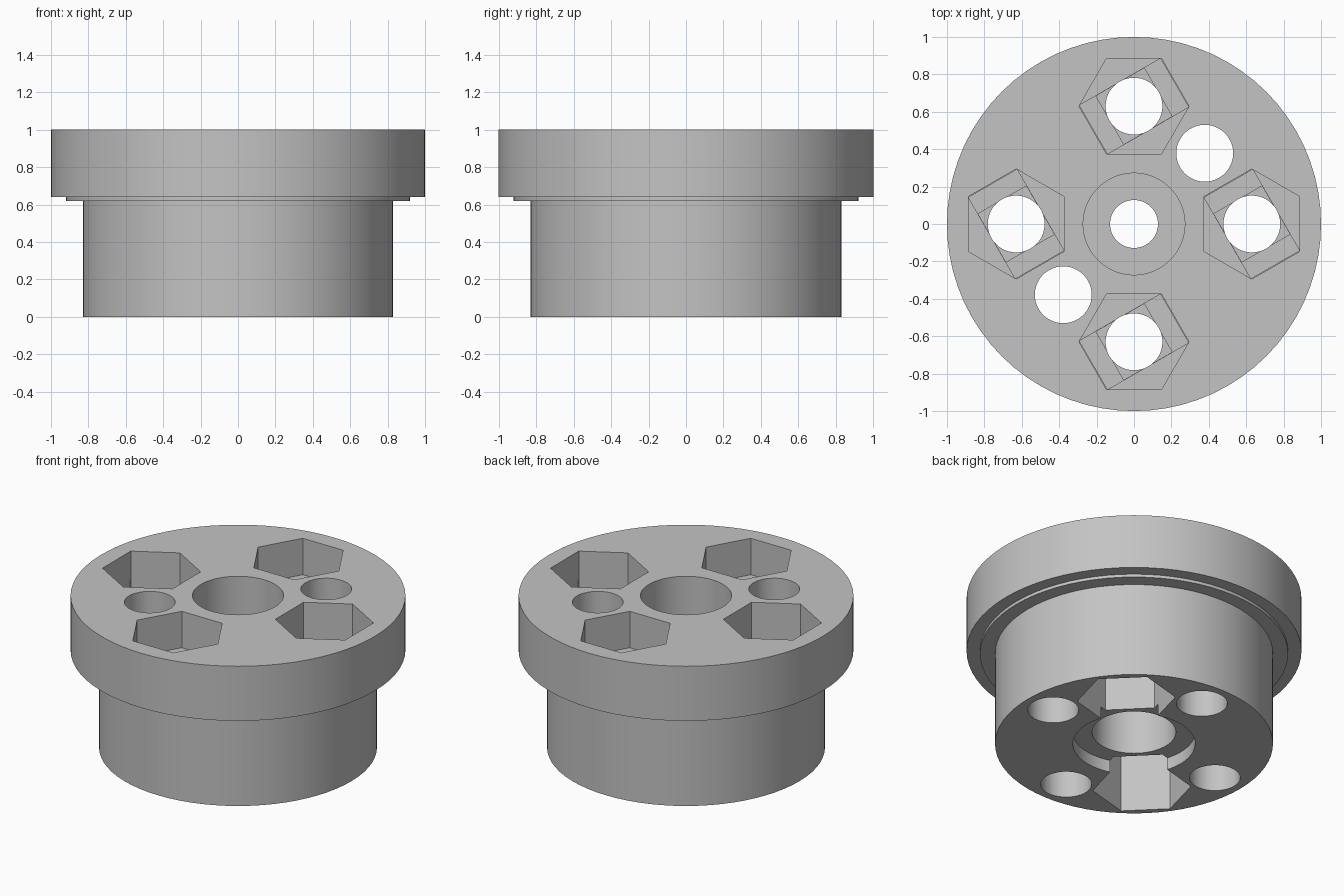
import bpy, bmesh
from math import cos, sin, pi, radians
from mathutils import Matrix, Vector

cube = bpy.data.objects.get("Cube")
if cube:
    bpy.data.objects.remove(cube)

SEGMENTS = 72
HEX_RADIUS = 0.294
HOLE_RADIUS = 0.153
LAYER = 0.02

grey = bpy.data.materials.new("plain grey")
grey.use_nodes = True
colour = (0.55, 0.55, 0.55, 1)
grey.diffuse_color = colour
grey.node_tree.nodes["Principled BSDF"].inputs["Base Color"].default_value = colour


def add_object(name, bm):
    bmesh.ops.recalc_face_normals(bm, faces=bm.faces)
    mesh = bpy.data.meshes.new(name)
    bm.to_mesh(mesh)
    bm.free()
    mesh.materials.append(grey)
    obj = bpy.data.objects.new(name, mesh)
    bpy.context.collection.objects.link(obj)
    return obj


def lathe(name, profile):
    """Turn a closed (radius, height) outline around the z axis."""
    bm = bmesh.new()
    rings = []
    for i in range(SEGMENTS):
        a = 2 * pi * i / SEGMENTS
        rings.append([bm.verts.new((r * cos(a), r * sin(a), z)) for r, z in profile])
    for i, ring in enumerate(rings):
        after = rings[(i + 1) % SEGMENTS]
        for j in range(len(profile)):
            k = (j + 1) % len(profile)
            bm.faces.new((ring[j], after[j], after[k], ring[k]))
    return add_object(name, bm)


def prism(name, sides, radius, centre, z0, z1, angle, stretch=1.0):
    """Upright prism with its first corner direction set by angle."""
    bm = bmesh.new()
    place = (Matrix.Translation(Vector((centre.x, centre.y, (z0 + z1) / 2)))
             @ Matrix.Rotation(angle, 4, 'Z') @ Matrix.Diagonal((stretch, 1, 1, 1)))
    if sides == 4:
        bmesh.ops.create_cube(bm, size=1, matrix=place @ Matrix.Diagonal(
            (2 * radius, 2 * radius, z1 - z0, 1)))
    else:
        bmesh.ops.create_cone(bm, cap_ends=True, segments=sides, radius1=radius,
                              radius2=radius, depth=z1 - z0, matrix=place)
    return add_object(name, bm)


# Flanged body with stepped centre bore
body = lathe("flanged_hub", [
    (0.365, 0), (0.83, 0), (0.83, 0.62), (0.92, 0.62), (0.92, 0.64), (1, 0.64),
    (1, 1), (0.272, 1), (0.272, 0.65), (0.128, 0.65), (0.128, 0.45),
    (0.25, 0.45), (0.25, 0.08), (0.365, 0.08)])

cutters = []


def nut_pocket(distance, angle, mouth, floor):
    """Hexagonal pocket, then a slot and a square layer, then a round hole."""
    centre = Vector((distance * cos(angle), distance * sin(angle), 0))
    inward = 1 if floor > mouth else -1

    def cut(name, sides, radius, start, end, turn, stretch=1.0):
        low, high = sorted((start, end))
        cutters.append(prism(name, sides, radius, centre, low, high, turn, stretch))

    slot_turn = angle - radians(60)
    cut("hex_cutter", 6, HEX_RADIUS, mouth - 0.1 * inward, floor, angle)
    cut("slot_cutter", 4, 0.15, floor - 0.05 * inward, floor + LAYER * inward,
        slot_turn, 0.25 / 0.15)
    cut("square_cutter", 4, 0.149, floor - 0.06 * inward, floor + 2 * LAYER * inward, slot_turn)
    cut("hole_cutter", 48, HOLE_RADIUS - 0.001, floor - 0.07 * inward,
        1.1 if inward > 0 else -0.1, slot_turn)


# Four pockets sunk from the top, two from the underside
for i in range(4):
    nut_pocket(0.63, i * pi / 2, 1.0, 0.76)
for i in range(2):
    nut_pocket(0.535, pi / 4 + i * pi, 0.0, 0.5)

# create_cone puts a corner on +y, so a hexagon turned to the pocket angle
# has its flats facing the centre
for cutter in cutters:
    modifier = body.modifiers.new(cutter.name, 'BOOLEAN')
    modifier.operation = 'DIFFERENCE'
    modifier.solver = 'EXACT'
    modifier.object = cutter

# Bake the cuts and drop the cutters
graph = bpy.context.evaluated_depsgraph_get()
baked = bpy.data.meshes.new_from_object(body.evaluated_get(graph))
body.modifiers.clear()
body.data = baked
baked.materials.clear()
baked.materials.append(grey)
baked.polygons.foreach_set("material_index", [0] * len(baked.polygons))
for cutter in cutters:
    bpy.data.objects.remove(cutter)

bpy.ops.object.select_all(action='DESELECT')
body.select_set(True)
bpy.context.view_layer.objects.active = body
bpy.ops.object.shade_smooth_by_angle(angle=radians(25))
